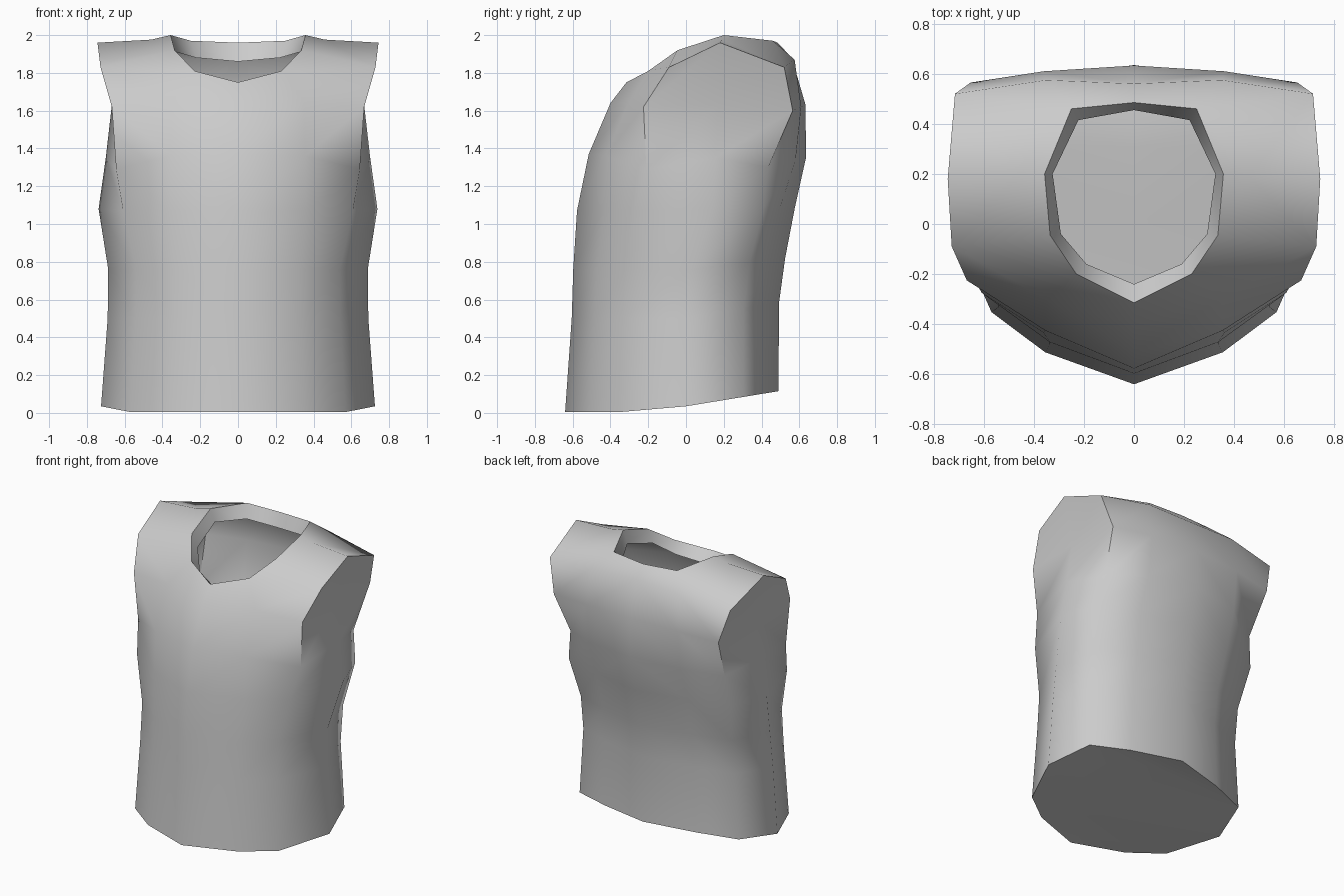
import bpy, bmesh, math

if "Cube" in bpy.data.objects:
    bpy.data.objects.remove(bpy.data.objects["Cube"])

# Cloth colour
cloth = bpy.data.materials.new("plain_grey_cloth")
cloth.diffuse_color = (0.6, 0.6, 0.6, 1)
cloth.use_nodes = True
cloth.node_tree.nodes["Principled BSDF"].inputs["Base Color"].default_value = cloth.diffuse_color

bm = bmesh.new()


def verts(points):
    return [bm.verts.new(p) for p in points]


def bridge(a, b):
    for i in range(len(a) - 1):
        bm.faces.new((a[i], a[i + 1], b[i + 1], b[i]))


# Half cross-section from front centre round the side to back centre
SECTION = [(0, -1), (.49, -.8), (.785, -.55), (1, 0), (.87, .62), (.5, .82), (0, 1)]


def waist_ring(z_front, z_side, z_back, y_front, y_side, y_back, half_width):
    points = []
    for fx, fy in SECTION:
        if fy < 0:
            y = y_side + fy * (y_side - y_front)
            z = z_side + (z_front - z_side) * min(1, -fy * 1.8)
        else:
            y = y_side + fy * (y_back - y_side)
            z = z_side + (z_back - z_side) * fy
        points.append((fx * half_width, y, z))
    return verts(points)


# Lower body rings
rows = [
    waist_ring(.004, .035, .115, -.64, .0, .49, .725),
    waist_ring(.5, .5, .58, -.605, .0, .492, .69),
    waist_ring(.76, .76, .82, -.597, .03, .525, .687),
    waist_ring(1.07, 1.08, 1.09, -.577, .14, .577, .738),
]
rows[3][2].co = (.608, -.275, 1.07)
# Chest rings: front, armhole panel, back
rows.append(verts([(0, -.515, 1.37), (.355, -.425, 1.36), (.645, -.21, 1.29), (.70, .155, 1.35),
                   (.612, .435, 1.3), (.36, .58, 1.34), (0, .635, 1.35)]))
rows.append(verts([(0, -.40, 1.64), (.35, -.30, 1.65), (.668, -.225, 1.62), (.668, .17, 1.63),
                   (.652, .565, 1.6), (.36, .61, 1.62), (0, .633, 1.63)]))
rows.append(verts([(0, -.315, 1.75), (.23, -.2, 1.81), (.728, -.09, 1.83), (.744, .18, 1.96),
                   (.715, .52, 1.83), (.35, .575, 1.87), (0, .56, 1.88)]))
for a, b in zip(rows, rows[1:]):
    bridge(a, b)

# Hem panel closing the bottom, slightly hollow towards the centre line
hem = rows[0]
hollow = [0, .02, .035, .04, .03, .02, 0]
middle = [hem[0]] + verts([(0, hem[i].co.y, hem[i].co.z + hollow[i]) for i in range(1, 6)]) + [hem[6]]
for i in range(6):
    corners = [middle[i], middle[i + 1], hem[i + 1], hem[i]]
    bm.faces.new(list(dict.fromkeys(corners)))

# Neckline and shoulders
top = rows[-1]
neck = top[:2] + verts([(.335, -.045, 1.92), (.357, .2, 2.0), (.25, .46, 1.97), (0, .485, 1.96)])
ridge = bm.verts.new((.46, .19, 1.976))
for face in [(top[1], top[2], neck[2]),
             (neck[2], top[2], ridge), (neck[2], ridge, neck[3]), (top[2], top[3], ridge),
             (neck[3], ridge, neck[4]), (ridge, top[3], top[4]), (ridge, top[4], neck[4]),
             (neck[4], top[4], top[5]),
             (neck[4], top[5], top[6], neck[5])]:
    bm.faces.new(face)

# Collar band turned into the neck opening
collar = verts([(0, -.24, 1.68), (.19, -.16, 1.73), (.292, -.04, 1.83),
                (.325, .2, 1.91), (.222, .415, 1.88), (0, .455, 1.86)])
bridge(neck, collar)

bmesh.ops.recalc_face_normals(bm, faces=bm.faces)
mesh = bpy.data.meshes.new("sleeveless_vest")
bm.to_mesh(mesh)
bm.free()
vest = bpy.data.objects.new("sleeveless_vest", mesh)
bpy.context.collection.objects.link(vest)
mesh.materials.append(cloth)

# Mirror the half, then smooth with crisp hem, collar and armholes
bpy.context.view_layer.objects.active = vest
vest.select_set(True)
mirror = vest.modifiers.new("mirror", 'MIRROR')
mirror.use_clip = True
bpy.ops.object.modifier_apply(modifier="mirror")
bpy.ops.object.shade_smooth_by_angle(angle=math.radians(57))
